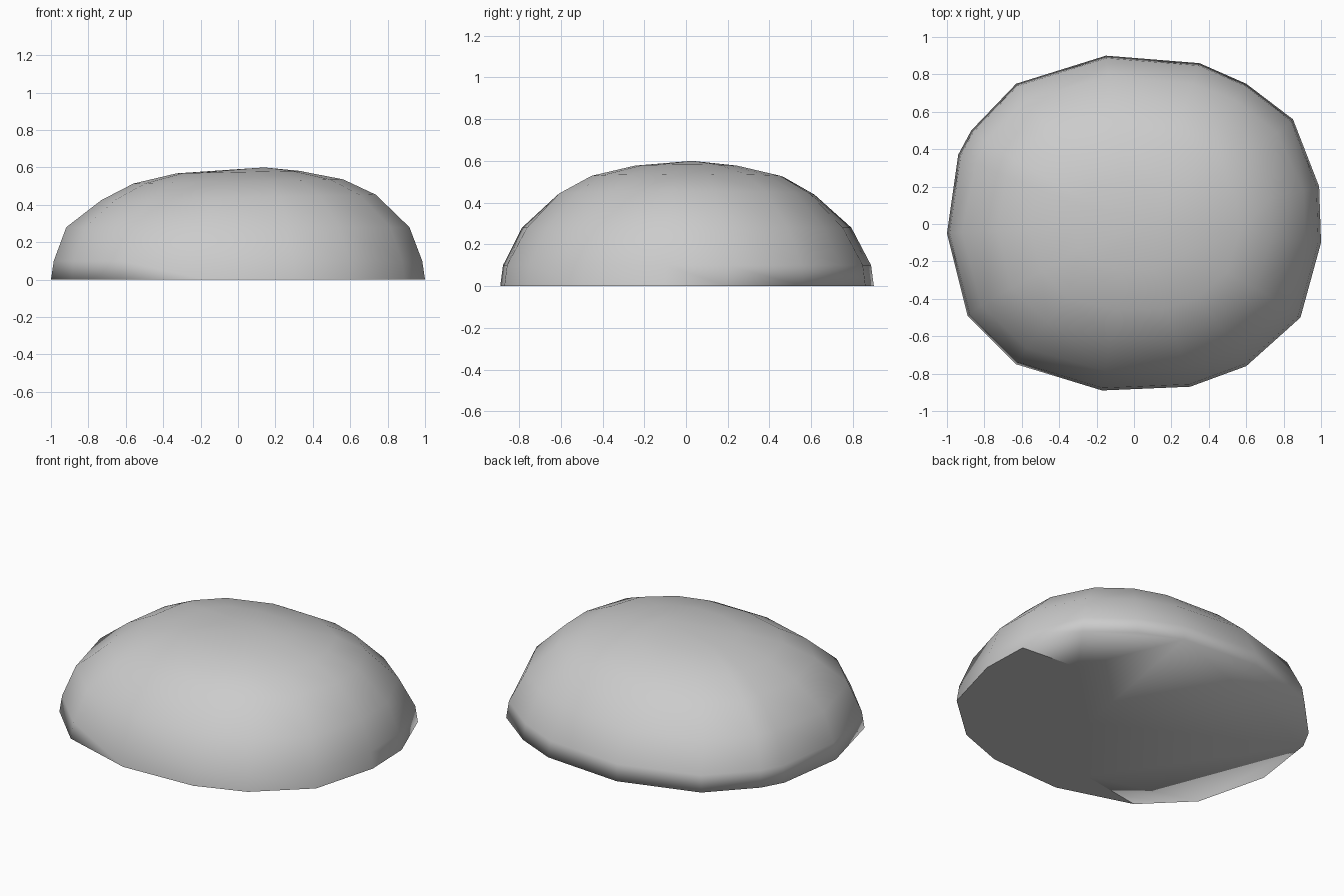
import bpy
import bmesh
import random
from mathutils import Vector

random.seed(4)
cube = bpy.data.objects.get("Cube")
if cube:
    bpy.data.objects.remove(cube, do_unlink=True)

stone = bpy.data.materials.new("grey stone")
stone.use_nodes = True
GREY = (0.6, 0.6, 0.6, 1)
stone.diffuse_color = GREY
stone.node_tree.nodes["Principled BSDF"].inputs["Base Color"].default_value = GREY

# Ground outline, clockwise from the left side
RIM = [(.99, .2), (1, -.1), (.89, -.5), (.6, -.76), (.3, -.87), (-.17, -.89),
       (-.63, -.75), (-.89, -.49), (-1, -.05), (-.94, .37), (-.87, .5),
       (-.63, .75), (-.15, .9), (.35, .86), (.6, .75), (.85, .56)]
# Crease across the underside, from the first rim point to the front corner
CREASE = [(.61, .23), (.65, -.21), (.16, -.21), (.02, -.41), (-.22, -.68)]
CORNER = 6
# Rings of the dome: height, width scale, depth scale
RINGS = [(.1, .985, .985), (.28, .91, .88), (.44, .73, .69),
         (.525, .56, .52), (.575, .33, .28)]


def make_object(name, bm):
    mesh = bpy.data.meshes.new(name)
    for face in bm.faces:
        face.smooth = True
    bm.to_mesh(mesh)
    bm.free()
    mesh.materials.append(stone)
    obj = bpy.data.objects.new(name, mesh)
    bpy.context.collection.objects.link(obj)
    return obj


def flat_verts(bm, points, z=0):
    return [bm.verts.new((x, y, z)) for x, y in points]


# Boulder dome: loft the rim upward through slightly uneven rings
bm = bmesh.new()
rim = flat_verts(bm, RIM)
n = len(rim)
lower = rim
for z, sx, sy in RINGS:
    upper = []
    for x, y in RIM:
        wobble = 1 + random.uniform(-.012, .012) * (z > .2)
        tilt = .02 * x * sx * (z > .4)
        upper.append(bm.verts.new((x * sx * wobble, y * sy * wobble, z + tilt)))
    for i in range(n):
        j = (i + 1) % n
        bm.faces.new((lower[i], upper[i], upper[j], lower[j]))
    lower = upper
apex = bm.verts.new(Vector((.14, .03, .6)))
for i in range(n):
    bm.faces.new((lower[i], apex, lower[(i + 1) % n]))
# Back part of the underside
bm.faces.new(rim[CORNER:] + rim[:1] + flat_verts(bm, CREASE))
make_object("boulder_dome", bm)

# Front part of the underside, a sheet turned upward
bm = bmesh.new()
outline = flat_verts(bm, RIM[:CORNER + 1] + CREASE[::-1])
bm.faces.new(outline[::-1])
make_object("boulder_front_base", bm)
